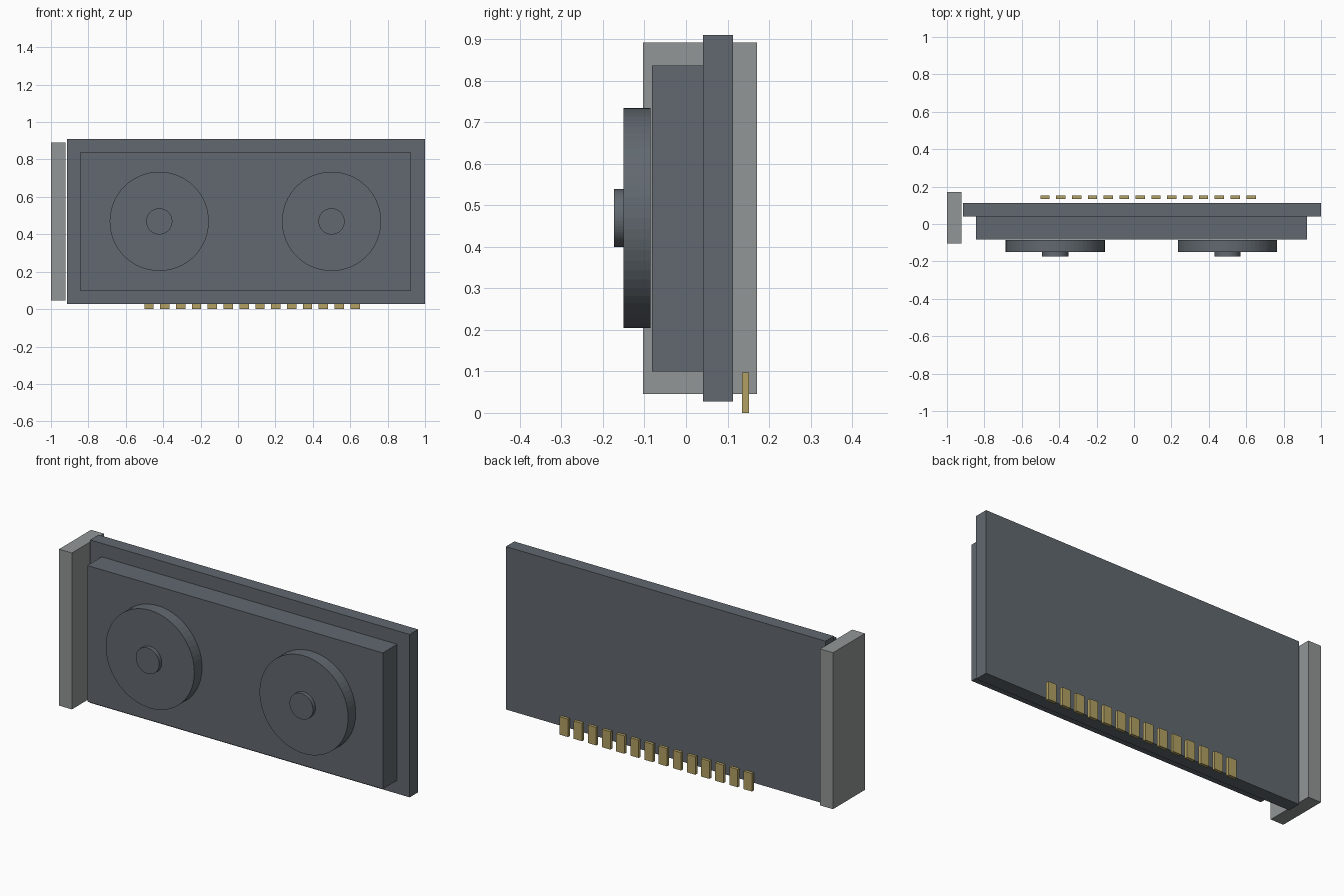
import bpy
import math

cube = bpy.data.objects.get("Cube")
if cube:
    bpy.data.objects.remove(cube, do_unlink=True)


def material(name, rgb):
    mat = bpy.data.materials.new(name)
    mat.use_nodes = True
    mat.diffuse_color = (*rgb, 1)
    mat.node_tree.nodes["Principled BSDF"].inputs["Base Color"].default_value = (*rgb, 1)
    return mat


slate = material("slate grey", (0.12, 0.14, 0.16))
steel = material("light steel", (0.29, 0.305, 0.305))
gold = material("dull gold", (0.44, 0.35, 0.125))


def finish(name, mat):
    obj = bpy.context.object
    obj.name = name
    obj.data.materials.append(mat)
    bpy.ops.object.transform_apply(location=False, rotation=True, scale=True)
    return obj


def box(name, mat, x, y, z):
    """Box from (low, high) ranges on each axis."""
    spans = (x, y, z)
    bpy.ops.mesh.primitive_cube_add(size=1, location=[(a + b) / 2 for a, b in spans])
    bpy.context.object.scale = [b - a for a, b in spans]
    return finish(name, mat)


def disc(name, mat, x, z, radius, y):
    """Cylinder with its axis along y."""
    bpy.ops.mesh.primitive_cylinder_add(
        vertices=64, radius=radius, depth=y[1] - y[0],
        location=(x, sum(y) / 2, z), rotation=(math.pi / 2, 0, 0))
    return finish(name, mat)


# Circuit board, raised cooler shroud and end bracket
box("board", slate, (-0.915, 1.0), (0.041, 0.113), (0.028, 0.91))
box("cooler_shroud", slate, (-0.845, 0.925), (-0.082, 0.041), (0.1, 0.837))
box("end_bracket", steel, (-1.0, -0.923), (-0.103, 0.171), (0.045, 0.892))

# Two fans, each a wide disc with a small hub
for side, x in (("right", -0.421), ("left", 0.5)):
    disc(side + "_fan", slate, x, 0.469, 0.265, (-0.151, -0.085))
    disc(side + "_fan_hub", slate, x, 0.469, 0.07, (-0.173, -0.151))

# Row of contact pins behind the lower edge
PINS = 14
for i in range(PINS):
    x = -0.476 + 1.102 * i / (PINS - 1)
    box(f"contact_pin_{i + 1}", gold, (x - 0.025, x + 0.025), (0.135, 0.152), (0, 0.097))
